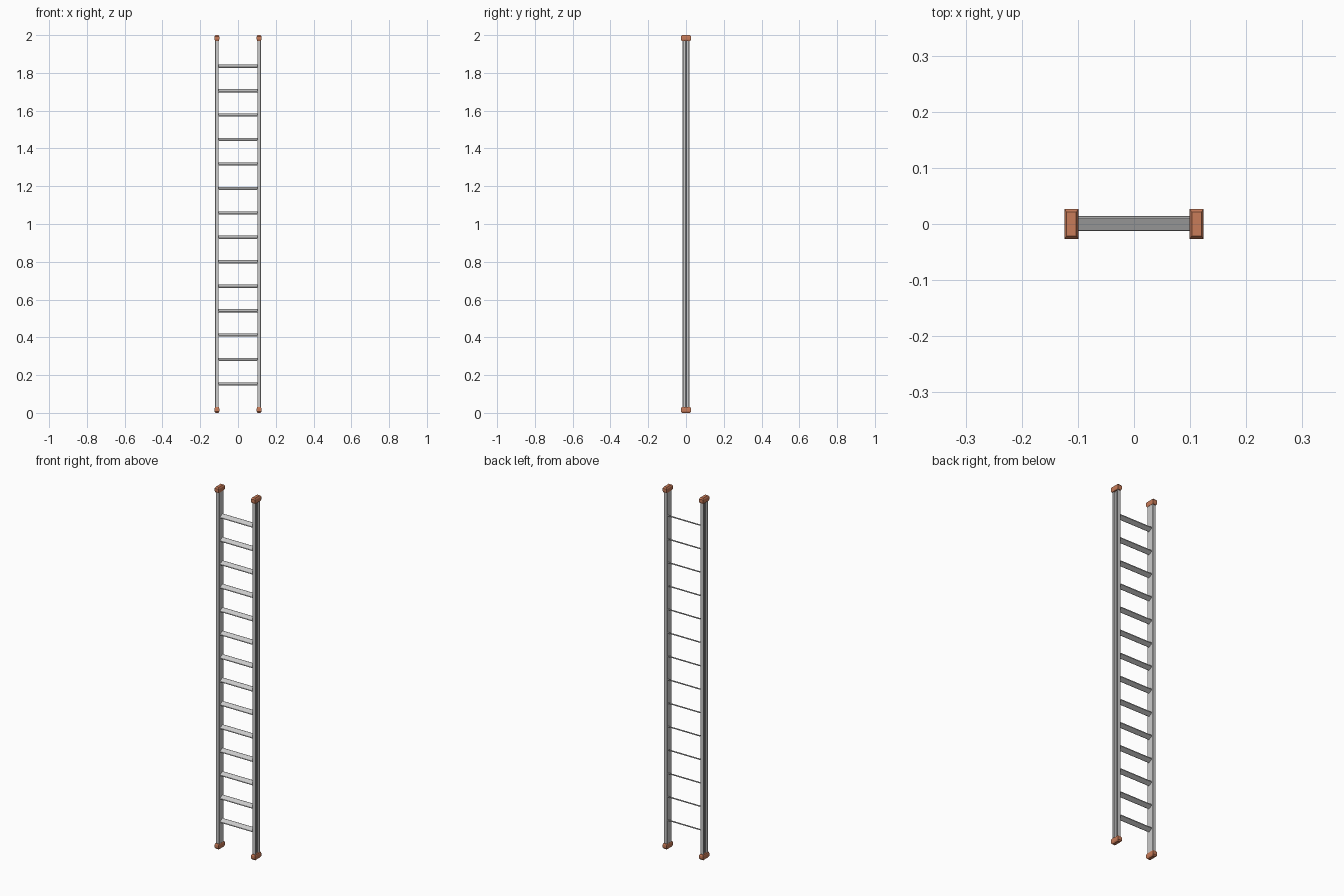
import bpy, bmesh, math
from mathutils import Matrix

if "Cube" in bpy.data.objects:
    bpy.data.objects.remove(bpy.data.objects["Cube"])

RUNGS = 14
RAIL_X = 0.1115


def loft(name, rings):
    """Skin a closed stack of matching rings and cap both ends."""
    bm = bmesh.new()
    loops = [[bm.verts.new(p) for p in ring] for ring in rings]
    n = len(loops[0])
    for a, b in zip(loops, loops[1:]):
        for i in range(n):
            j = (i + 1) % n
            bm.faces.new((a[i], a[j], b[j], b[i]))
    bm.faces.new(loops[0])
    bm.faces.new(loops[-1])
    bmesh.ops.recalc_face_normals(bm, faces=bm.faces)
    mesh = bpy.data.meshes.new(name)
    bm.to_mesh(mesh)
    bm.free()
    obj = bpy.data.objects.new(name, mesh)
    bpy.context.collection.objects.link(obj)
    return obj


def mirror_x(obj):
    obj.modifiers.new("mirror", 'MIRROR').use_axis[0] = True


# Side rails: channel open to the outside, with a low rib along the middle
half = [(0.102, 0.018), (0.103, 0.019), (0.120, 0.019), (0.121, 0.018),
        (0.121, 0.0145), (0.113, 0.0135), (0.113, 0.002), (0.116, 0.001)]
profile = half + [(x, -y) for x, y in reversed(half)]
rails = loft("side_rails", [[(x, y, z) for x, y in profile] for z in (0.012, 1.988)])
mirror_x(rails)

# Rubber end caps with chamfered edges
rubber = bpy.data.materials.new("orange_rubber")
rubber.diffuse_color = (0.58, 0.20, 0.10, 1)
rubber.use_nodes = True
rubber.node_tree.nodes["Principled BSDF"].inputs["Base Color"].default_value = rubber.diffuse_color


def end_cap(name, base):
    rings = []
    for z, hx, hy in ((0, 0.0085, 0.021), (0.007, 0.0125, 0.027),
                      (0.023, 0.0125, 0.027), (0.030, 0.0105, 0.0235)):
        if base:
            z = 2 - z
        rings.append([(RAIL_X + sx * hx, sy * hy, z)
                      for sx, sy in ((-1, -1), (1, -1), (1, 1), (-1, 1))])
    cap = loft(name, rings)
    cap.data.materials.append(rubber)
    mirror_x(cap)


end_cap("bottom_caps", False)
end_cap("top_caps", True)

# Rungs: flat treads with chamfered edges, front edge tipped down
tread = [(-0.0145, -0.0012), (-0.0125, -0.003), (0.0125, -0.003), (0.0145, -0.0012),
         (0.0145, 0.0012), (0.0125, 0.003), (-0.0125, 0.003), (-0.0145, 0.0012)]
tilt = Matrix.Rotation(math.radians(28), 4, 'X')
for i in range(RUNGS):
    rung = loft(f"rung_{i + 1}", [[(x, y, z) for y, z in tread] for x in (-0.106, 0.106)])
    rung.data.transform(tilt)
    rung.location = (0, 0.001, 0.153 + i * 0.1294)
